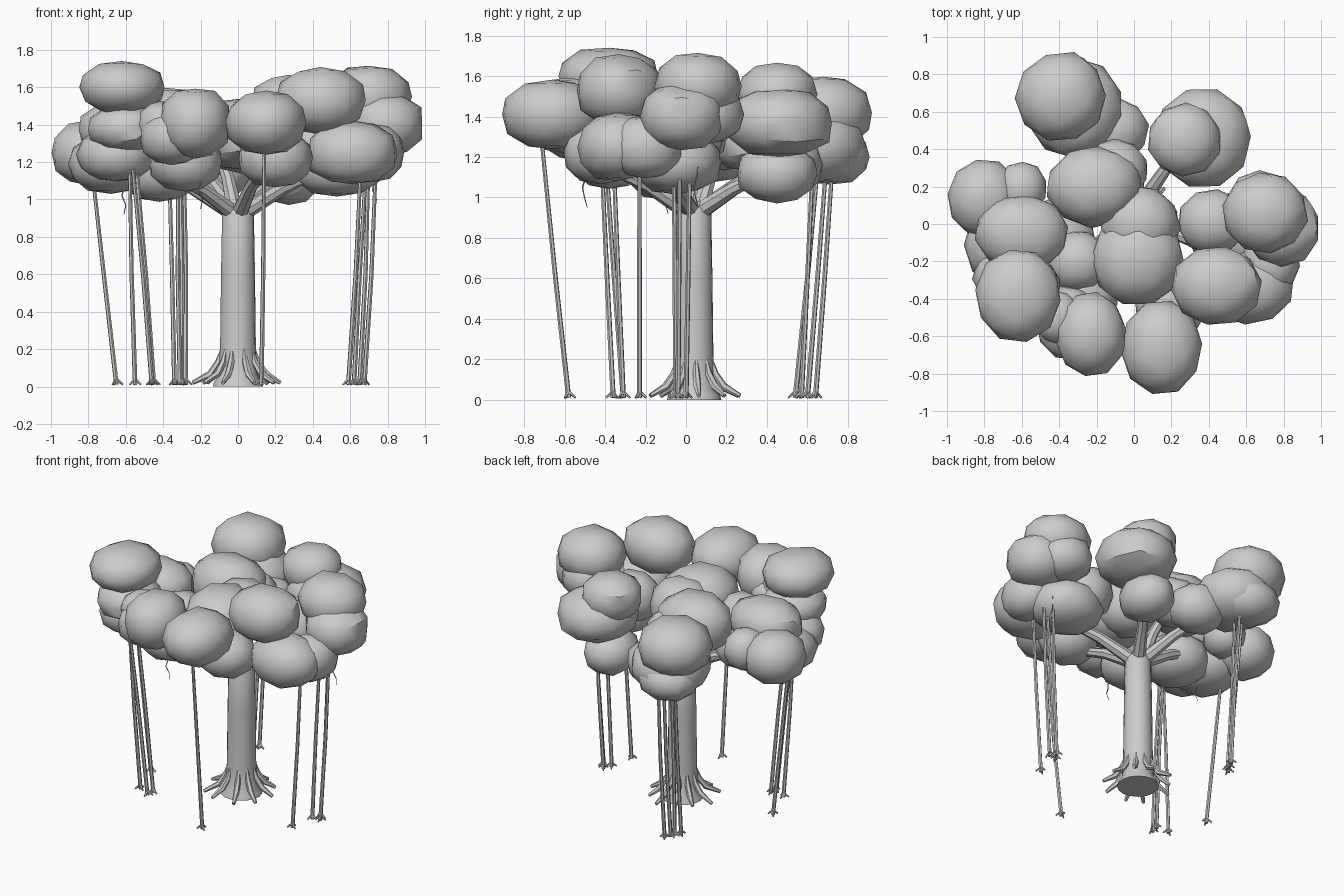
import bpy, bmesh, math, random
from mathutils import Vector, noise

if "Cube" in bpy.data.objects:
    bpy.data.objects.remove(bpy.data.objects["Cube"])

random.seed(4)
grey = bpy.data.materials.new("plain_grey")
grey.diffuse_color = (0.6, 0.6, 0.6, 1)
grey.use_nodes = True
grey.node_tree.nodes["Principled BSDF"].inputs["Base Color"].default_value = grey.diffuse_color


def finish(name, bm, angle=35):
    me = bpy.data.meshes.new(name)
    bm.to_mesh(me)
    bm.free()
    me.materials.append(grey)
    ob = bpy.data.objects.new(name, me)
    bpy.context.collection.objects.link(ob)
    bpy.ops.object.select_all(action='DESELECT')
    bpy.context.view_layer.objects.active = ob
    ob.select_set(True)
    bpy.ops.object.shade_smooth_by_angle(angle=math.radians(angle))
    return ob


def tube(bm, path, radii, sides=8):
    """Capped tapering tube along a path."""
    pts = [Vector(p) for p in path]
    rings = []
    for i, p in enumerate(pts):
        d = (pts[min(i + 1, len(pts) - 1)] - pts[max(i - 1, 0)]).normalized()
        u = d.cross(Vector((0.31, 0.95, 0.05))).normalized()
        v = d.cross(u)
        rings.append([bm.verts.new(p + radii[i] * (u * math.cos(a) + v * math.sin(a)))
                      for a in (2 * math.pi * k / sides for k in range(sides))])
    for r0, r1 in zip(rings, rings[1:]):
        for k in range(sides):
            n = (k + 1) % sides
            bm.faces.new((r0[k], r0[n], r1[n], r1[k]))
    bm.faces.new(rings[0][::-1])
    bm.faces.new(rings[-1])


def clump(name, blobs):
    """Lumpy, slightly boxy foliage balls: x, y, z, rx, ry, rz."""
    bm = bmesh.new()
    for x, y, z, rx, ry, rz in blobs:
        seed = Vector((random.random(), random.random(), random.random())) * 50
        ball = bmesh.ops.create_icosphere(bm, subdivisions=2, radius=1)["verts"]
        turn = random.random() * 6.28
        c, s = math.cos(turn), math.sin(turn)
        for v in ball:
            p = Vector((v.co.x * c - v.co.y * s, v.co.x * s + v.co.y * c, v.co.z))
            flat = math.hypot(p.x, p.y)
            k = (flat ** 2.4 + abs(p.z) ** 2.4) ** (-1 / 2.4)
            p *= k * (1.045 + 0.06 * noise.noise(v.co * 1.6 + seed))
            v.co = (x + p.x * rx, y + p.y * ry, z + p.z * rz)
    finish(name, bm)


# Foliage clumps
clump("foliage_back_left", [
    (-.39, .68, 1.42, .235, .23, .175), (-.32, .62, 1.25, .25, .26, .17),
    (-.11, .50, 1.16, .18, .17, .15), (-.36, .71, 1.2, .2, .19, .13)])
clump("foliage_back_right", [
    (.27, .45, 1.51, .19, .19, .15), (.37, .46, 1.37, .25, .26, .165),
    (.27, .45, 1.12, .165, .19, .14)])
clump("foliage_centre", [
    (-.21, .2, 1.36, .25, .21, .19), (-.1, .29, 1.29, .17, .16, .15),
    (.02, -.19, 1.35, .24, .24, .18), (.03, .0, 1.33, .21, .2, .18),
    (-.3, -.2, 1.27, .16, .16, .15)])
clump("foliage_left", [
    (-.8, .14, 1.25, .19, .2, .165), (-.6, .19, 1.27, .13, .14, .13),
    (-.6, -.05, 1.37, .245, .2, .15), (-.68, -.1, 1.19, .22, .23, .15),
    (-.42, -.09, 1.15, .21, .21, .155)])
clump("foliage_front_left", [
    (-.62, -.38, 1.6, .22, .24, .135), (-.6, -.36, 1.38, .2, .22, .12),
    (-.65, -.28, 1.24, .2, .19, .14)])
clump("foliage_front", [
    (-.23, -.59, 1.41, .185, .22, .18), (-.41, -.5, 1.4, .12, .14, .12),
    (-.35, -.53, 1.33, .17, .19, .14), (-.28, -.38, 1.2, .19, .18, .15)])
clump("foliage_front_right", [
    (.15, -.66, 1.41, .21, .24, .165), (.2, -.42, 1.22, .19, .18, .145)])
clump("foliage_right", [
    (.44, -.33, 1.53, .235, .205, .17), (.61, -.34, 1.25, .235, .19, .165),
    (.73, -.2, 1.25, .15, .18, .15), (.42, .01, 1.3, .18, .17, .16),
    (.7, .06, 1.55, .22, .21, .16), (.79, -.02, 1.4, .2, .2, .16),
    (.68, .1, 1.41, .18, .18, .14), (.53, -.04, 1.17, .24, .21, .145)])

# Trunk with a small flared foot
bm = bmesh.new()
tube(bm, [(0, .04, z) for z in (0, .02, .06, .2, .6, .93, .98)],
     (.135, .13, .105, .096, .091, .085, .06), 16)
finish("trunk", bm)

# Buttress roots around the trunk
bm = bmesh.new()
for k in range(10):
    a = 2 * math.pi * (k + random.uniform(-.2, .2)) / 10
    reach = random.uniform(.2, .25)
    path = [(r * math.cos(a), .04 + r * math.sin(a), z) for r, z in
            ((.085, .21), (.105, .13), (.15, .065), (reach, .02))]
    tube(bm, path, (.006, .018, .02, .011), 6)
finish("buttress_roots", bm)

# Main branches spreading into the canopy
bm = bmesh.new()
for x, y, z in ((-.25, .5, 1.2), (.28, .45, 1.15), (-.55, .05, 1.2), (-.42, -.3, 1.17),
                (.15, -.5, 1.2), (.55, -.2, 1.2), (-.12, .2, 1.3)):
    d = Vector((x, y)).normalized() * .03
    tube(bm, [(d.x, .04 + d.y, .93), (x * .45, .03 + y * .45, .93 + (z - .93) * .5), (x, y, z)],
         (.045, .036, .024), 8)
finish("branches", bm)

# Aerial prop roots: ground x, y then top x, y
bm = bmesh.new()
for gx, gy, tx, ty in (
        (-.65, -.05, -.79, -.05), (-.55, -.31, -.58, -.4), (-.46, -.36, -.57, -.42),
        (-.45, -.31, -.55, -.36), (-.34, .54, -.37, .66), (-.30, .6, -.31, .7),
        (-.28, .64, -.29, .73), (-.31, .57, -.32, .63), (.125, -.58, .14, -.71),
        (.59, -.23, .66, -.23), (.62, -.05, .69, -.06), (.65, .0, .7, .02),
        (.675, -.04, .74, -.03)):
    mid = ((gx + tx) / 2 + random.uniform(-.008, .008), (gy + ty) / 2, .6)
    tube(bm, [(gx, gy, .01), mid, (tx, ty, 1.25)], (.013, .012, .01), 6)
    turn = random.random() * 6.28
    for k in range(3):
        a = turn + k * 2.1
        tube(bm, [(gx, gy, .04), (gx + .035 * math.cos(a), gy + .035 * math.sin(a), .01)],
             (.009, .005), 5)
finish("prop_roots", bm)

# Thin hanging vines
bm = bmesh.new()
for x, y, z in ((-.61, -.1, .92), (-.2, -.5, .95), (.73, .05, .95)):
    path = [(x + .012 * math.sin(k * 2.1), y + .012 * math.cos(k * 1.7), z + k * .05) for k in range(5)]
    tube(bm, path, (.002, .003, .004, .004, .004), 4)
finish("hanging_vines", bm)
